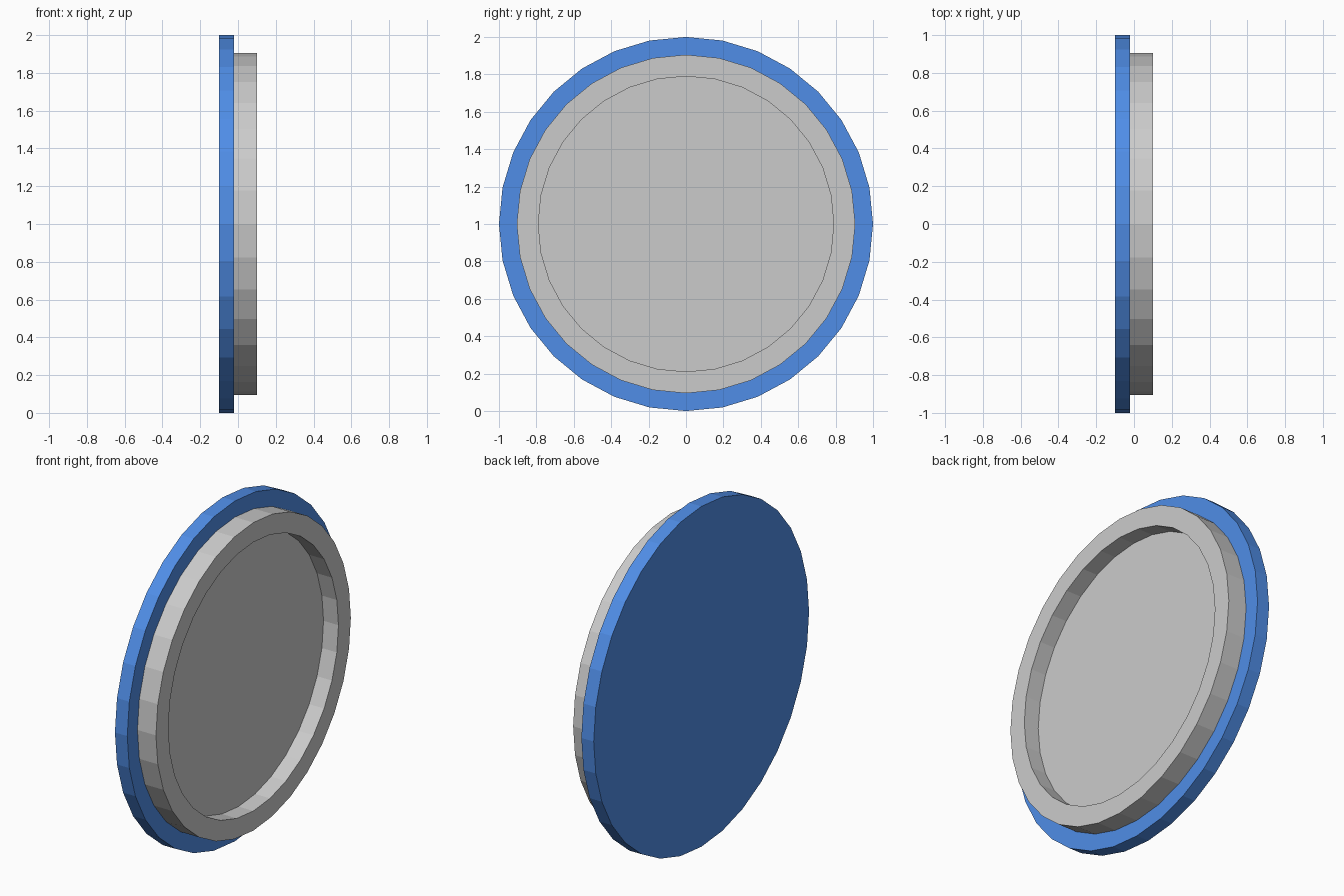
import bpy, bmesh, math

if "Cube" in bpy.data.objects:
    bpy.data.objects.remove(bpy.data.objects["Cube"])

SIDES = 32


def lathe_x(name, profile, color=None):
    """Spin an (x, radius) profile around the x axis and cap both ends."""
    bm = bmesh.new()
    rings = []
    for x, r in profile:
        ring = []
        for i in range(SIDES):
            a = 2 * math.pi * i / SIDES
            ring.append(bm.verts.new((x, r * math.cos(a), r * math.sin(a))))
        rings.append(ring)
    for a, b in zip(rings, rings[1:]):
        for i in range(SIDES):
            j = (i + 1) % SIDES
            bm.faces.new((a[i], a[j], b[j], b[i]))
    bm.faces.new(rings[0])
    bm.faces.new(rings[-1])
    bmesh.ops.recalc_face_normals(bm, faces=bm.faces)
    mesh = bpy.data.meshes.new(name)
    bm.to_mesh(mesh)
    bm.free()
    obj = bpy.data.objects.new(name, mesh)
    obj.location.z = 1.0
    bpy.context.collection.objects.link(obj)
    if color:
        mat = bpy.data.materials.new(name + "_blue")
        mat.diffuse_color = color
        mat.use_nodes = True
        mat.node_tree.nodes["Principled BSDF"].inputs["Base Color"].default_value = mat.diffuse_color
        mesh.materials.append(mat)
    return obj


# Wide coloured disc at the back
lathe_x("cover_disc", [(-0.1, 1.0), (-0.02, 1.0)], (0.08, 0.27, 0.8, 1))

# Narrower grey dish with a raised rim and recessed floor
lathe_x("rimmed_dish", [(-0.02, 0.905), (0.1, 0.905), (0.1, 0.79), (0.003, 0.79)])
